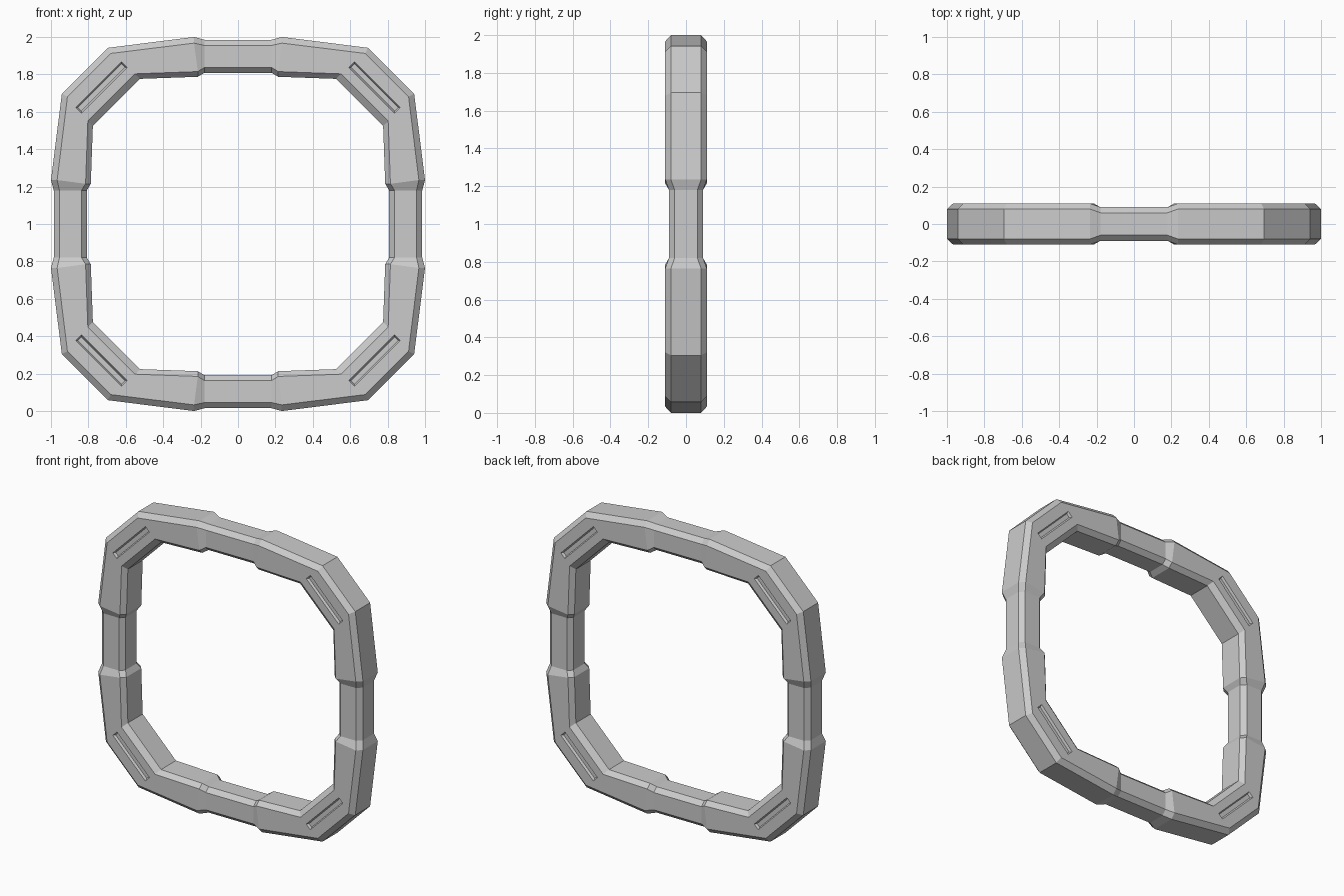
import bpy, bmesh
from math import pi
from mathutils import Matrix, Vector

if "Cube" in bpy.data.objects:
    bpy.data.objects.remove(bpy.data.objects["Cube"])

CENTRE = Vector((0, 0, 1))

# Half of the top side: outer edge, outer face edge, inner face edge, inner edge (x, height), half depth
half = [
    ((0.18, 0.985), (0.18, 0.955), (0.18, 0.837), (0.18, 0.808), 0.09),
    ((0.235, 1.0), (0.235, 0.967), (0.215, 0.815), (0.215, 0.787), 0.11),
    ((0.695, 0.942), (0.68, 0.912), (0.55, 0.803), (0.525, 0.776), 0.11),
]
CH = 0.03


def section(sta, mirror):
    """Chamfered eight-sided cross-section."""
    o, fo, fi, i, t = sta
    e = t - CH
    pts = [(o, -e), (fo, -t), (fi, -t), (i, -e), (i, e), (fi, t), (fo, t), (o, e)]
    return [Vector((p[0] * mirror, y, p[1])) for p, y in pts]


def make_object(name, bm):
    bmesh.ops.recalc_face_normals(bm, faces=bm.faces)
    mesh = bpy.data.meshes.new(name)
    bm.to_mesh(mesh)
    bm.free()
    ob = bpy.data.objects.new(name, mesh)
    bpy.context.collection.objects.link(ob)
    return ob


# Ring frame: one side turned four times
side = [section(s, -1) for s in reversed(half)] + [section(s, 1) for s in half]
bm = bmesh.new()
rings = []
for k in range(4):
    rot = Matrix.Rotation(k * pi / 2, 3, 'Y')
    rings += [[bm.verts.new(rot @ p + CENTRE) for p in sec] for sec in side]
for a, b in zip(rings, rings[1:] + rings[:1]):
    for j in range(8):
        n = (j + 1) % 8
        bm.faces.new((a[j], a[n], b[n], b[j]))
ring = make_object("ring_frame", bm)

# Tapered slot cutters at the corners, front and back
bm = bmesh.new()
for k in range(4):
    rot = Matrix.Rotation(pi / 4 + k * pi / 2, 3, 'Y')
    for s in (-1, 1):
        loops = []
        for y, hl, hw in ((0.13, 0.184, 0.032), (0.095, 0.166, 0.014)):
            loops.append([bm.verts.new(rot @ Vector((x * hl, s * y, 1.033 + z * hw)) + CENTRE)
                          for x, z in ((-1, -1), (1, -1), (1, 1), (-1, 1))])
        a, b = loops
        bm.faces.new(a)
        bm.faces.new(b[::-1])
        for j in range(4):
            n = (j + 1) % 4
            bm.faces.new((a[n], a[j], b[j], b[n]))
cutter = make_object("slot_cutter", bm)
cutter.hide_render = True

mod = ring.modifiers.new("slots", 'BOOLEAN')
mod.operation = 'DIFFERENCE'
mod.solver = 'EXACT'
mod.object = cutter
bpy.context.view_layer.objects.active = ring
ring.select_set(True)
bpy.ops.object.modifier_apply(modifier=mod.name)
bpy.data.objects.remove(cutter)
